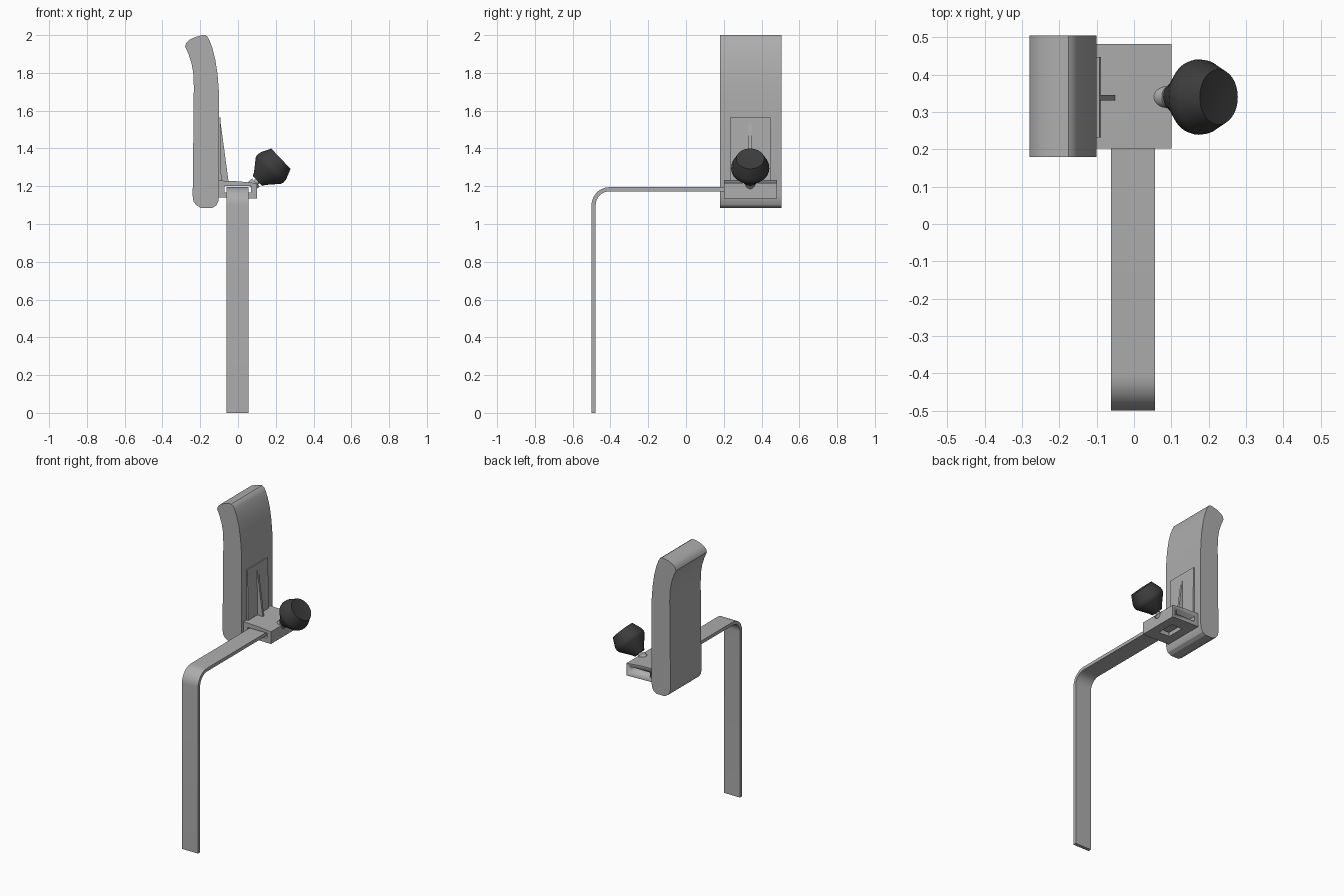
import bpy, bmesh, math
from mathutils import Vector, Matrix

if "Cube" in bpy.data.objects:
    bpy.data.objects.remove(bpy.data.objects["Cube"])


def material(name, value):
    m = bpy.data.materials.new(name)
    m.diffuse_color = (value, value, value, 1)
    m.use_nodes = True
    m.node_tree.nodes["Principled BSDF"].inputs["Base Color"].default_value = m.diffuse_color
    return m


GREY = material("mid grey", 0.42)
DARK = material("charcoal", 0.045)


def finish(name, bm, mat, angle=30):
    bmesh.ops.recalc_face_normals(bm, faces=bm.faces)
    me = bpy.data.meshes.new(name)
    bm.to_mesh(me)
    bm.free()
    me.materials.append(mat)
    ob = bpy.data.objects.new(name, me)
    bpy.context.collection.objects.link(ob)
    bpy.ops.object.select_all(action='DESELECT')
    ob.select_set(True)
    bpy.context.view_layer.objects.active = ob
    bpy.ops.object.shade_smooth_by_angle(angle=math.radians(angle))
    return ob


def prism(name, points, start, end, axis, mat=GREY):
    """Extrude a profile: (x, z) points along y, or (y, z) points along x."""
    bm = bmesh.new()
    place = (lambda a, b: (a, start, b)) if axis == 'y' else (lambda a, b: (start, a, b))
    face = bm.faces.new([bm.verts.new(place(a, b)) for a, b in points])
    ext = bmesh.ops.extrude_face_region(bm, geom=[face])
    shift = Vector((0, end - start, 0) if axis == 'y' else (end - start, 0, 0))
    bmesh.ops.translate(bm, vec=shift, verts=[v for v in ext['geom'] if isinstance(v, bmesh.types.BMVert)])
    return finish(name, bm, mat)


def rect(a0, a1, b0, b1):
    return [(a0, b0), (a1, b0), (a1, b1), (a0, b1)]


def lathe(name, profile, origin, direction, mat, segments=48, angle=30):
    """Spin (distance, radius) points about an axis."""
    bm = bmesh.new()
    vs = [bm.verts.new((r, 0, t)) for t, r in profile]
    edges = [bm.edges.new(pair) for pair in zip(vs, vs[1:])]
    bmesh.ops.spin(bm, geom=vs + edges, cent=(0, 0, 0), axis=(0, 0, 1),
                   angle=math.tau, steps=segments)
    bmesh.ops.remove_doubles(bm, verts=bm.verts, dist=1e-5)
    turn = direction.to_track_quat('Z', 'Y').to_matrix().to_4x4()
    bm.transform(Matrix.Translation(origin) @ turn)
    return finish(name, bm, mat, angle)


def cut(target, cutter):
    mod = target.modifiers.new("cut", 'BOOLEAN')
    mod.operation = 'DIFFERENCE'
    mod.solver = 'EXACT'
    mod.object = cutter
    bpy.context.view_layer.objects.active = target
    bpy.ops.object.modifier_apply(modifier=mod.name)
    bpy.data.objects.remove(cutter)


# Curved pad
prism("pad", [
    (-.28, 1.94), (-.273, 1.96), (-.255, 1.977), (-.225, 1.99), (-.195, 1.998),
    (-.175, 2.0), (-.162, 1.992), (-.15, 1.97), (-.135, 1.93), (-.12, 1.87),
    (-.108, 1.79), (-.101, 1.70), (-.10, 1.60), (-.10, 1.15), (-.104, 1.12),
    (-.115, 1.098), (-.137, 1.085), (-.197, 1.085), (-.222, 1.10), (-.236, 1.12),
    (-.24, 1.15), (-.235, 1.60), (-.234, 1.73), (-.237, 1.80), (-.246, 1.85), (-.262, 1.90),
], .18, .505, 'y')

# Bent flat strap with a rounded elbow
cy, cz = -.405, 1.10
arc = [math.pi - i * math.pi / 20 for i in range(11)]
outer = [(cy + .095 * math.cos(a), cz + .095 * math.sin(a)) for a in arc]
inner = [(cy + .073 * math.cos(a), cz + .073 * math.sin(a)) for a in reversed(arc)]
prism("strap", [(-.5, 0)] + outer + [(.42, 1.195), (.42, 1.173)] + inner + [(-.478, 0)],
      -.062, .056, 'x')

# Clamp block with a through slot and an opening underneath
block = prism("clamp_block", [(-.105, 1.14), (.10, 1.135), (.10, 1.216), (0, 1.226), (-.105, 1.23)],
              .202, .482, 'y')
cut(block, prism("slot_cutter", rect(-.072, .07, 1.166, 1.2), .1, .6, 'y'))
cut(block, prism("opening_cutter", rect(-.04, .04, 1.1, 1.18), .28, .40, 'y'))

# Mounting plate against the pad and its stiffening rib
prism("mounting_plate", [(-.105, 1.2), (-.088, 1.2), (-.092, 1.565), (-.105, 1.565)], .232, .447, 'y')
prism("rib", [(-.1, 1.21), (-.048, 1.21), (-.094, 1.55), (-.1, 1.55)], .331, .346, 'y')

# Tilted screw boss, stem and knob
base = Vector((.103, .34, 1.228))
tilt = math.radians(43.5)
direction = Vector((math.cos(tilt), 0, math.sin(tilt)))
lathe("screw_boss", [(-.05, 0), (-.05, .029), (-.012, .029), (-.012, 0)], base, direction, GREY)
lathe("screw_stem", [(-.03, 0), (-.03, .016), (.02, .016), (.02, 0)], base, direction, GREY, 24)
lathe("knob", [(0, 0), (0, .036), (.018, .046), (.08, .097), (.095, .101), (.115, .099),
               (.171, .074), (.162, 0)], base, direction, DARK, 48, 35)
